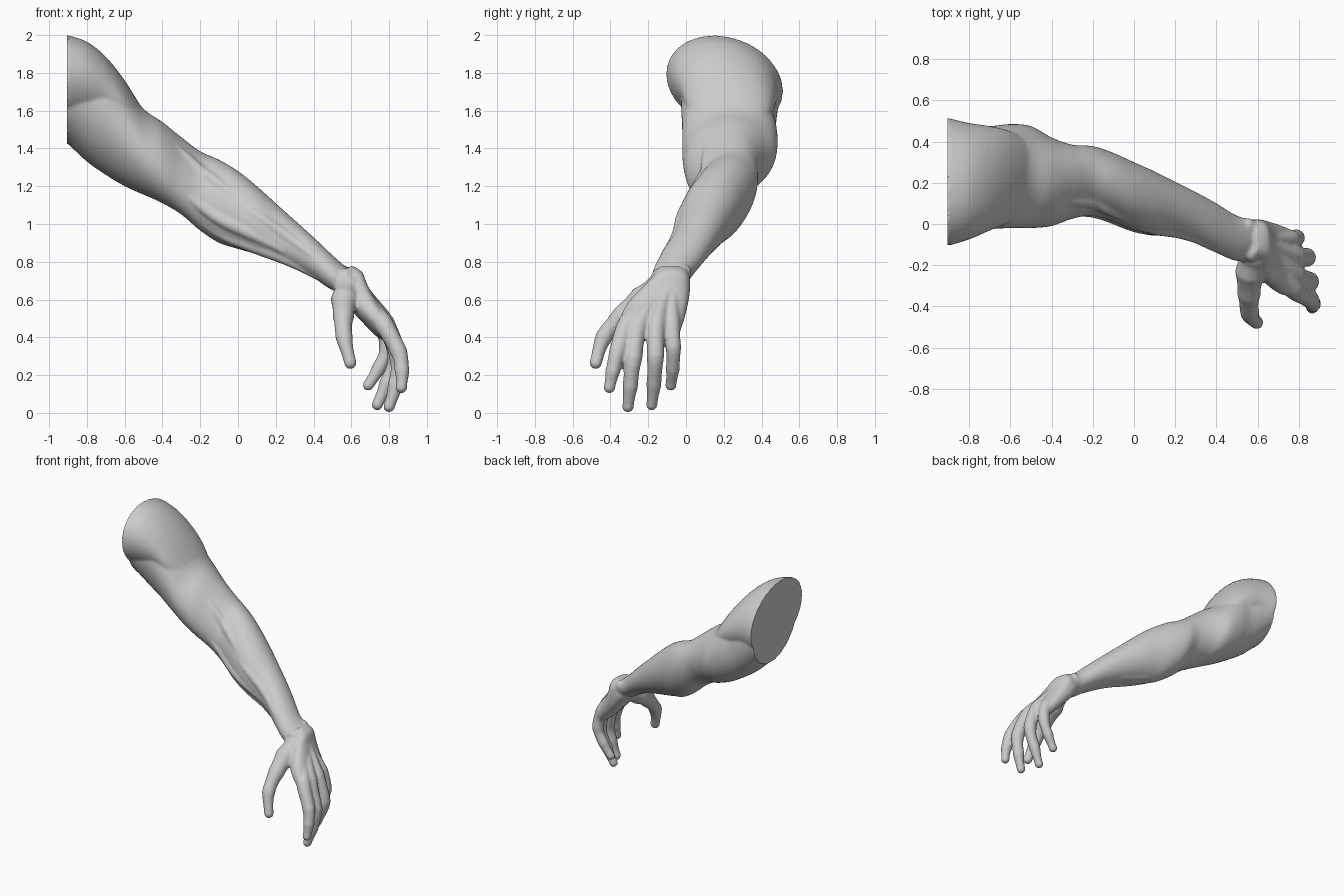
import bpy, bmesh, math
from mathutils import Vector, Matrix

if "Cube" in bpy.data.objects:
    bpy.data.objects.remove(bpy.data.objects["Cube"])

bm = bmesh.new()


def loft(rings):
    """Skin a list of equal-sized point rings and cap both ends."""
    vs = [[bm.verts.new(p) for p in ring] for ring in rings]
    n = len(vs[0])
    for a, b in zip(vs, vs[1:]):
        for i in range(n):
            j = (i + 1) % n
            bm.faces.new((a[i], a[j], b[j], b[i]))
    bm.faces.new(vs[0][::-1])
    bm.faces.new(vs[-1])


def spline(table, steps=6):
    """Catmull-Rom rows between the rows of a table."""
    rows = [table[0]] + table + [table[-1]]
    result = []
    for a, b, c, d in zip(rows, rows[1:], rows[2:], rows[3:]):
        for k in range(steps):
            f = k / steps
            result.append([q + 0.5 * f * (r - p + f * (2 * p - 5 * q + 4 * r - s
                           + f * (3 * (q - r) + s - p))) for p, q, r, s in zip(a, b, c, d)])
    return result + [table[-1]]


def slice_point(s, t, scale=1.0):
    """Point on an upright elliptical slice (x, ymin, ymax, zmin, zmax)."""
    x, y0, y1, z0, z1 = s
    lean = -0.18 + 0.4 * min(max((x + 0.7) / 0.4, 0), 1)
    return Vector((x, (y0 + y1) / 2 + scale * (y1 - y0) / 2 * math.cos(t),
                   (z0 + z1) / 2 + scale * (z1 - z0) / 2 * math.sin(t + lean)))


def slices(table, n=48):
    loft([[slice_point(s, 2 * math.pi * i / n) for i in range(n)] for s in spline(table)])


def lerp_slice(table, x):
    for a, b in zip(table, table[1:]):
        if a[0] <= x <= b[0]:
            f = (x - a[0]) / (b[0] - a[0])
            return [p + (q - p) * f for p, q in zip(a, b)]
    return table[-1]


def ball(c, r):
    bmesh.ops.create_uvsphere(bm, u_segments=16, v_segments=10, radius=1,
                              matrix=Matrix.Translation(c) @ Matrix.Diagonal((r, r, r, 1)))


def tube(pts, waist=0.0, n=16):
    """Round limb through (x, y, z, radius) joints, thinner between joints."""
    rows, steps = spline(list(pts), 5), 5
    ps = [Vector(r[:3]) for r in rows]
    side, rings = Vector((0.2, 1, 0.1)), []
    if abs((ps[-1] - ps[0]).normalized().y) > 0.75:
        side = Vector((1, 0, 0.1))
    for k, row in enumerate(rows):
        t = (ps[min(k + 1, len(ps) - 1)] - ps[max(k - 1, 0)]).normalized()
        side = (side - t * side.dot(t)).normalized()
        up = t.cross(side)
        r = row[3] * (1 - waist * math.sin(math.pi * (k % steps) / steps))
        rings.append([ps[k] + side * r * math.cos(2 * math.pi * i / n)
                      + up * r * math.sin(2 * math.pi * i / n) for i in range(n)])
    loft(rings)
    ball(ps[0], pts[0][3])
    ball(ps[-1], pts[-1][3])


# Upper arm and forearm
arm = [
    (-0.905, -0.05, 0.49, 1.43, 1.97), (-0.8, -0.03, 0.48, 1.33, 1.93),
    (-0.7, -0.025, 0.475, 1.26, 1.85), (-0.6, -0.02, 0.485, 1.20, 1.74),
    (-0.5, -0.02, 0.475, 1.155, 1.61), (-0.4, -0.01, 0.42, 1.11, 1.54),
    (-0.3, 0.025, 0.385, 1.05, 1.46), (-0.2, 0.04, 0.378, 0.965, 1.385),
    (-0.1, 0.01, 0.345, 0.90, 1.34), (0.0, -0.03, 0.30, 0.868, 1.28),
    (0.1, -0.055, 0.255, 0.84, 1.20), (0.2, -0.062, 0.205, 0.81, 1.11),
    (0.3, -0.09, 0.155, 0.77, 1.02), (0.4, -0.14, 0.10, 0.715, 0.93),
    (0.5, -0.18, 0.04, 0.65, 0.835), (0.58, -0.17, 0.02, 0.64, 0.765)]
slices(arm)

# Shoulder muscle
slices([(-0.905, -0.107, 0.515, 1.50, 2.0), (-0.8, -0.075, 0.49, 1.51, 1.965),
        (-0.7, -0.032, 0.475, 1.50, 1.885), (-0.6, 0.01, 0.45, 1.46, 1.76),
        (-0.5, 0.08, 0.40, 1.40, 1.60)])

# Forearm tendons: start x, end x, start angle, end angle, radius
for x0, x1, a0, a1, r in [(-0.32, 0.25, 190, 205, 0.04), (-0.25, 0.42, 225, 240, 0.04),
                          (-0.15, 0.48, 155, 165, 0.03), (-0.38, 0.05, 120, 150, 0.035),
                          (-0.28, 0.3, 265, 285, 0.03)]:
    path = []
    for i in range(8):
        f = i / 7
        p = slice_point(lerp_slice(arm, x0 + (x1 - x0) * f), math.radians(a0 + (a1 - a0) * f), 0.86)
        path.append((*p, r * (0.45 + 0.55 * math.sin(math.pi * f))))
    tube(path)

# Palm: centre, half width, half thickness
across, out = Vector((0.06, -1, 0.04)).normalized(), Vector((0.82, 0.03, 0.57)).normalized()
rings = []
for x, y, z, w, h in spline([
        (0.55, -0.075, 0.745, 0.085, 0.06), (0.585, -0.078, 0.70, 0.10, 0.085),
        (0.62, -0.11, 0.64, 0.13, 0.075), (0.66, -0.145, 0.58, 0.155, 0.068),
        (0.715, -0.175, 0.51, 0.168, 0.06), (0.77, -0.19, 0.44, 0.16, 0.05),
        (0.79, -0.19, 0.415, 0.15, 0.03)], 3):
    ring = []
    for i in range(32):
        c, s = math.cos(2 * math.pi * i / 32), math.sin(2 * math.pi * i / 32)
        ring.append(Vector((x, y, z)) + across * w * math.copysign(abs(c) ** 0.75, c)
                    + out * h * math.copysign(abs(s) ** 0.75, s))
    rings.append(ring)
loft(rings)

# Fingers (index to little), then thumb
for finger in [
    [(0.66, -0.15, 0.64, 0.025), (0.765, -0.305, 0.48, 0.052), (0.85, -0.362, 0.325, 0.046),
     (0.868, -0.388, 0.22, 0.040), (0.865, -0.405, 0.135, 0.031)],
    [(0.67, -0.13, 0.64, 0.025), (0.775, -0.245, 0.48, 0.052), (0.85, -0.28, 0.29, 0.049),
     (0.832, -0.295, 0.14, 0.041), (0.80, -0.307, 0.034, 0.031)],
    [(0.67, -0.10, 0.65, 0.025), (0.775, -0.155, 0.48, 0.052), (0.837, -0.162, 0.30, 0.047),
     (0.785, -0.17, 0.15, 0.040), (0.737, -0.181, 0.043, 0.030)],
    [(0.66, -0.07, 0.65, 0.025), (0.755, -0.075, 0.48, 0.046), (0.788, -0.067, 0.345, 0.042),
     (0.745, -0.07, 0.235, 0.038), (0.69, -0.08, 0.147, 0.030)],
    [(0.585, -0.15, 0.655, 0.076), (0.565, -0.235, 0.595, 0.075), (0.558, -0.34, 0.51, 0.057),
     (0.562, -0.435, 0.40, 0.046), (0.595, -0.478, 0.265, 0.033)],
]:
    tube(finger, 0.1)

# Wrist bones and elbow point
ball((0.55, -0.01, 0.745), 0.04)
ball((0.57, -0.14, 0.72), 0.045)
ball((-0.22, 0.31, 1.24), 0.07)

bmesh.ops.recalc_face_normals(bm, faces=bm.faces)
mesh = bpy.data.meshes.new("arm")
bm.to_mesh(mesh)
bm.free()
obj = bpy.data.objects.new("arm", mesh)
bpy.context.collection.objects.link(obj)

# Fuse every part into one skin
remesh = obj.modifiers.new("fuse", 'REMESH')
remesh.mode = 'VOXEL'
remesh.voxel_size = 0.009
soften = obj.modifiers.new("soften", 'SMOOTH')
soften.factor = 0.5
soften.iterations = 4
bpy.context.view_layer.objects.active = obj
obj.select_set(True)
bpy.ops.object.convert(target='MESH')

# Keep the shoulder cut flat
for v in obj.data.vertices:
    if v.co.x < -0.895:
        v.co.x = -0.905
bpy.ops.object.shade_smooth_by_angle(angle=math.radians(40))
